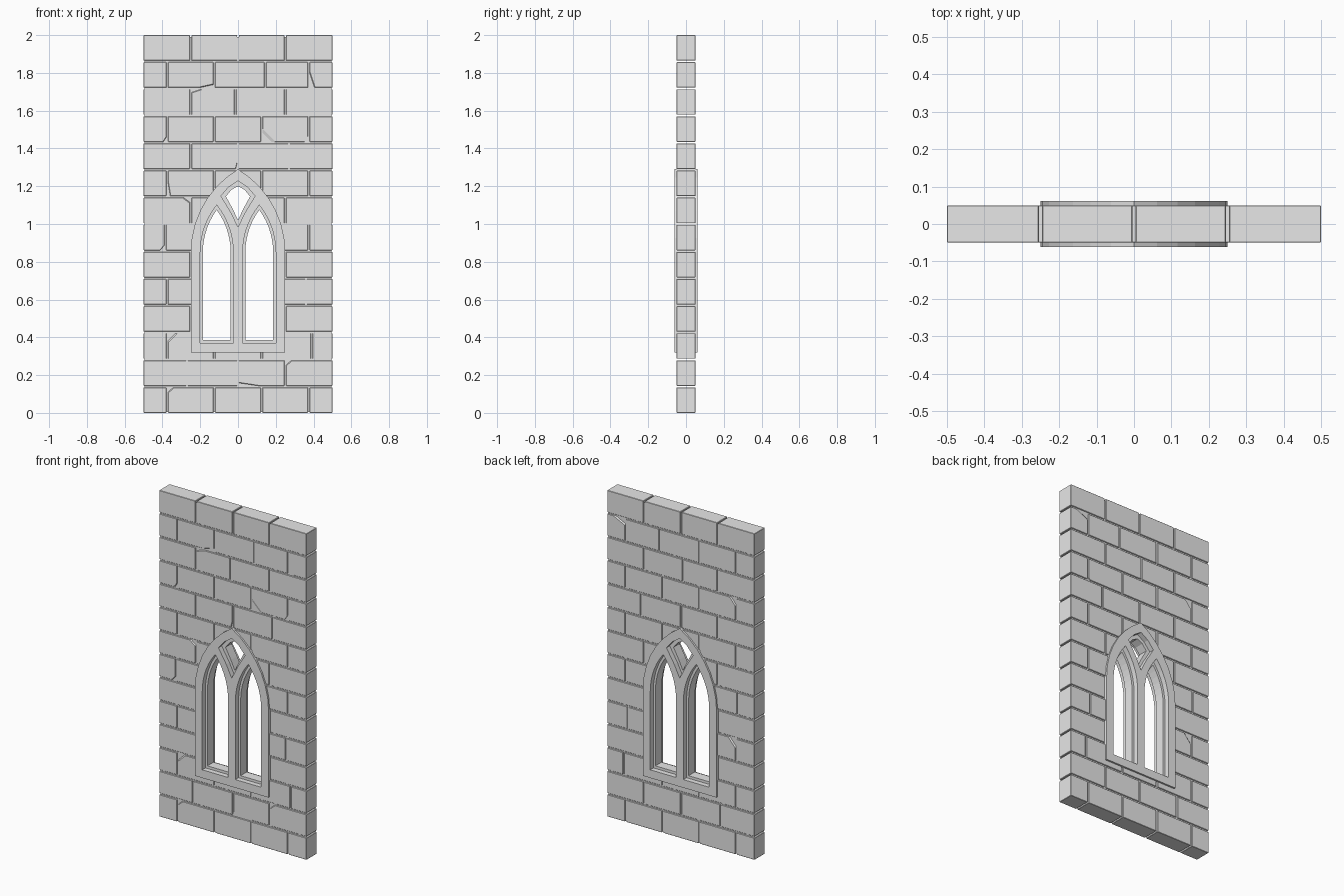
import bpy, bmesh, math
from mathutils import Matrix, Vector

cube = bpy.data.objects.get("Cube")
if cube:
    bpy.data.objects.remove(cube, do_unlink=True)

stone = bpy.data.materials.new("grey stone")
stone.use_nodes = True
grey = (0.8, 0.8, 0.8, 1)
stone.diffuse_color = grey
stone.node_tree.nodes["Principled BSDF"].inputs["Base Color"].default_value = grey

ROWS, GAP, HALF_DEPTH = 14, 0.009, 0.05
PITCH = (2 + GAP) / ROWS


def add_object(name, mesh):
    obj = bpy.data.objects.new(name, mesh)
    bpy.context.scene.collection.objects.link(obj)
    mesh.materials.clear()
    mesh.materials.append(stone)
    return obj


def evaluated_mesh(obj):
    graph = bpy.context.evaluated_depsgraph_get()
    return bpy.data.meshes.new_from_object(obj.evaluated_get(graph))


def arch(cx, half, bottom, spring, apex, steps=7):
    """Outline of a pointed arch opening with straight jambs."""
    rise = apex - spring
    radius = (half * half + rise * rise) / (2 * half)
    end = math.asin(rise / radius)
    side = [(half, bottom)]
    for i in range(steps + 1):
        a = end * i / steps
        side.append((half - radius + radius * math.cos(a), spring + radius * math.sin(a)))
    left = [(-x, z) for x, z in reversed(side[:-1])]
    return [(cx + x, z) for x, z in side + left]


def slab(name, outlines, depth):
    """Upright plate from nested outlines; inner outlines become holes."""
    curve = bpy.data.curves.new(name, 'CURVE')
    curve.dimensions = '2D'
    curve.fill_mode = 'BOTH'
    curve.extrude = depth
    for points in outlines:
        spline = curve.splines.new('POLY')
        spline.points.add(len(points) - 1)
        for p, (x, z) in zip(spline.points, points):
            p.co = (x, z, 0, 1)
        spline.use_cyclic_u = True
        spline.use_smooth = False
    temp = bpy.data.objects.new(name, curve)
    bpy.context.scene.collection.objects.link(temp)
    mesh = evaluated_mesh(temp)
    bpy.data.objects.remove(temp, do_unlink=True)
    mesh.transform(Matrix.Rotation(math.pi / 2, 4, 'X'))
    mesh.shade_flat()
    return add_object(name, mesh)


def block(x0, x1, row, chips):
    """One bevelled stone with its broken corners sliced off."""
    z0 = row * PITCH
    z1 = z0 + PITCH - GAP
    bm = bmesh.new()
    bmesh.ops.create_cube(bm, size=1)
    bmesh.ops.scale(bm, vec=(x1 - x0, 2 * HALF_DEPTH, z1 - z0), verts=bm.verts)
    bmesh.ops.translate(bm, vec=((x0 + x1) / 2, 0, (z0 + z1) / 2), verts=bm.verts)
    bmesh.ops.bevel(bm, geom=bm.edges[:], offset=0.002, segments=1, affect='EDGES')
    for sx, sy, sz, w, h, d in chips:
        corner = Vector((x1 if sx > 0 else x0, sy * HALF_DEPTH, z1 if sz > 0 else z0))
        bmesh.ops.bisect_plane(
            bm, geom=bm.verts[:] + bm.edges[:] + bm.faces[:],
            plane_co=corner - Vector((sx * w, 0, 0)),
            plane_no=Vector((sx / w, sy / d, sz / h)).normalized(), clear_outer=True)
        bmesh.ops.holes_fill(bm, edges=[e for e in bm.edges if e.is_boundary])
    bmesh.ops.recalc_face_normals(bm, faces=bm.faces)
    mesh = bpy.data.meshes.new("stone")
    bm.to_mesh(mesh)
    bm.free()
    return mesh


# Broken corners: (row, block): x side, y side, z side, width, height, depth
CHIPS = {
    (12, 1): [(1, -1, -1, .09, .02, .03)],
    (12, 4): [(-1, -1, -1, .03, .09, .04), (-1, 1, 1, .08, .04, .03)],
    (11, 1): [(-1, -1, 1, .06, .02, .03)],
    (10, 3): [(-1, -1, -1, .07, .07, .02), (1, -1, -1, .02, .03, .2)],
    (10, 0): [(1, -1, -1, .02, .03, .03)],
    (10, 1): [(-1, 1, 1, .04, .05, .03)],
    (9, 1): [(1, -1, -1, .01, .04, .03)],
    (8, 1): [(-1, -1, -1, .015, .09, .03)],
    (7, 0): [(1, -1, 1, .04, .03, .03)],
    (6, 0): [(1, -1, -1, .025, .03, .06)],
    (4, 1): [(-1, 1, 1, .05, .06, .03)],
    (2, 1): [(-1, -1, 1, .05, .05, .03)],
    (1, 3): [(-1, -1, 1, .035, .03, .03)],
    (1, 2): [(-1, -1, -1, .12, .018, .04)],
    (0, 1): [(-1, -1, 1, .035, .03, .03)],
}
# Joints that stray from the regular bond: (row, joint): shift
SHIFTS = {(12, 2): .02, (11, 1): -.015, (9, 2): .02, (6, 0): -.01,
          (4, 3): -.015, (2, 3): .015, (1, 0): -.02}

# Stone courses in running bond
wall = bmesh.new()
for row in range(ROWS):
    joints = [-.25, 0, .25] if row % 2 else [-.375, -.125, .125, .375]
    joints = [j + SHIFTS.get((row, i), 0) for i, j in enumerate(joints)]
    edges = [-.5 - GAP / 2] + joints + [.5 + GAP / 2]
    for i, (a, b) in enumerate(zip(edges, edges[1:])):
        piece = block(a + GAP / 2, b - GAP / 2, row, CHIPS.get((row, i), []))
        wall.from_mesh(piece)
        bpy.data.meshes.remove(piece)
raw = bpy.data.meshes.new("wall_stones")
wall.to_mesh(raw)
wall.free()
stones = add_object("wall_stones", raw)

# Cut the window opening out of the stones
hole = arch(0, .235, .335, .85, 1.27)
cutter = slab("window_cutter", [hole], .2)
cutter.hide_render = True
bm = bmesh.new()
bm.from_mesh(cutter.data)
bmesh.ops.remove_doubles(bm, verts=bm.verts, dist=1e-5)
bmesh.ops.recalc_face_normals(bm, faces=bm.faces)
bm.to_mesh(cutter.data)
bm.free()
cut = stones.modifiers.new("window", 'BOOLEAN')
cut.operation = 'DIFFERENCE'
cut.solver = 'EXACT'
cut.object = cutter
bpy.context.view_layer.update()
carved = evaluated_mesh(stones)
stones.modifiers.clear()
stones.data = carved
bpy.data.objects.remove(cutter, do_unlink=True)

# Mortar sheets just behind the stone faces
sheet = [(-.496, .004), (.496, .004), (.496, 1.99), (-.496, 1.99)]
for name, side in (("front_mortar", -1), ("back_mortar", 1)):
    mortar = slab(name, [sheet, hole], 0)
    mortar.data.transform(Matrix.Translation((0, side * .044, 0)))
    bm = bmesh.new()
    bm.from_mesh(mortar.data)
    bm.normal_update()
    bmesh.ops.reverse_faces(bm, faces=[f for f in bm.faces if f.normal.y * side < 0])
    bm.to_mesh(mortar.data)
    bm.free()


def eyelet(top, wide, mid, low):
    """Kite-shaped light between the two lancet heads."""
    right = [(wide * .42, (low + mid) / 2 - .005), (wide, mid), (wide * .55, (top + mid) / 2 + .008)]
    return [(0, low)] + right + [(0, top)] + [(-x, z) for x, z in reversed(right)]


# Window frame with two lancets and an eyelet, then the thinner inner rims
outer_lights = [arch(s * .1125, .0875, .37, .85, 1.10) for s in (-1, 1)]
outer_lights.append(eyelet(1.228, .09, 1.148, .985))
inner_lights = [arch(s * .1125, .0735, .386, .85, 1.075) for s in (-1, 1)]
inner_lights.append(eyelet(1.2, .064, 1.146, 1.02))
slab("window_frame", [arch(0, .25, .32, .85, 1.29)] + outer_lights, .061)
slab("window_rims", outer_lights + inner_lights, .03)
